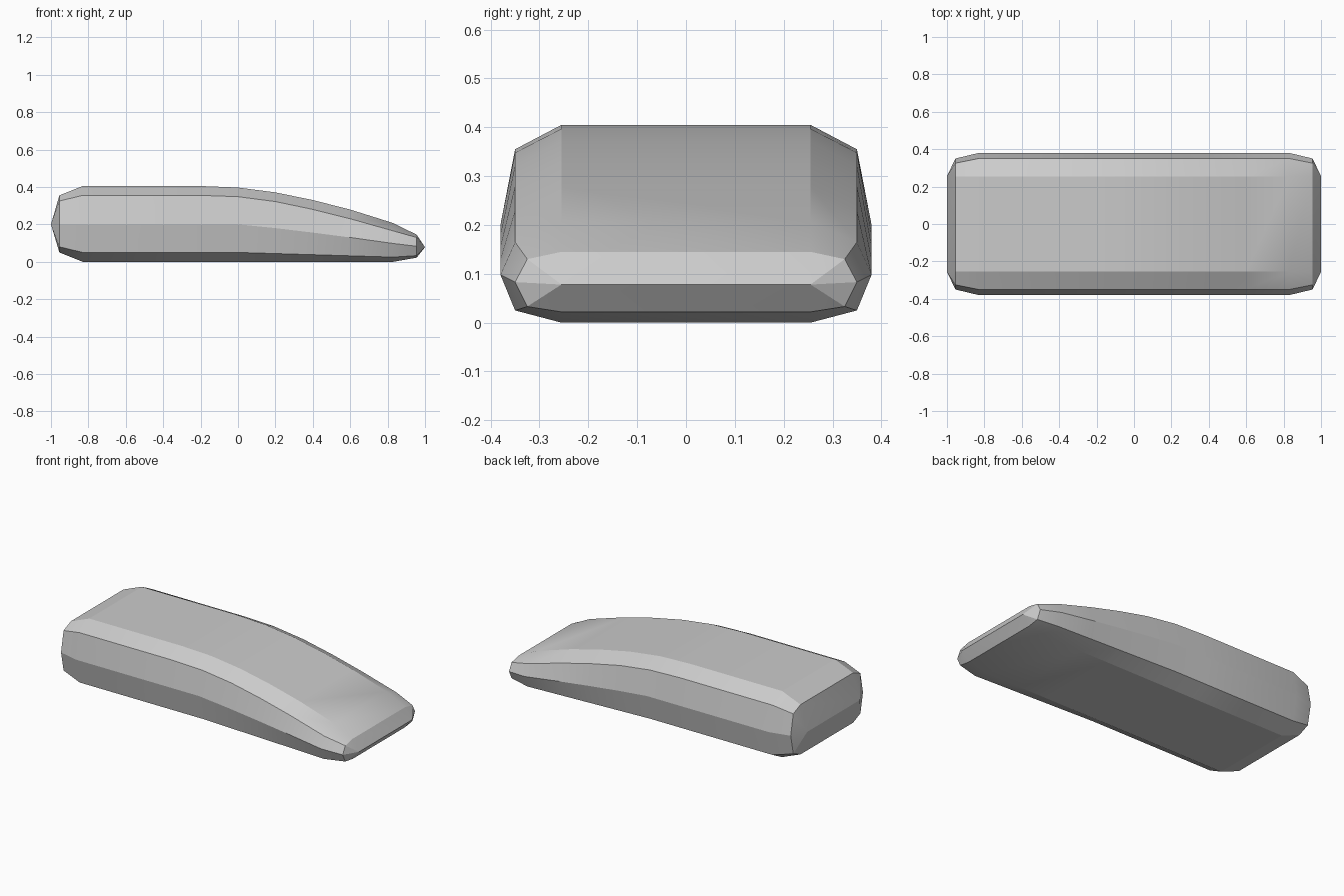
import bpy
import bmesh
import math

cube = bpy.data.objects.get("Cube")
if cube:
    bpy.data.objects.remove(cube, do_unlink=True)

# Half widths of the flat face, the shoulder and the widest line
FLAT, SHOULDER, WIDE = 0.255, 0.35, 0.38


def section(x, top, up, mid, low, bottom, wide=WIDE, shoulder=SHOULDER):
    """Eight-sided cross-section at x, going round from the top."""
    half = [(FLAT, top), (shoulder, up), (wide, mid), (shoulder, low), (FLAT, bottom)]
    ring = half + [(-y, z) for y, z in reversed(half)]
    return [(x, y, z) for y, z in ring]


def tip(x, z):
    """Chisel edge that closes an end."""
    return [(x, y, z) for y in [FLAT] * 5 + [-FLAT] * 5]


# Stations of the body, from the blunt end to the thin end
body = [(-0.83, 0.405, 0.355, 0.2, 0.05, 0), (-0.2, 0.405, 0.355, 0.2, 0.05, 0),
        (0, 0.397, 0.348, 0.2, 0.05, 0), (0.2, 0.371, 0.322, 0.18, 0.044, 0),
        (0.4, 0.33, 0.28, 0.156, 0.038, 0), (0.6, 0.279, 0.23, 0.13, 0.032, 0),
        (0.83, 0.207, 0.165, 0.098, 0.025, 0)]
rings = [tip(-1, 0.2),
         section(-0.955, 0.355, 0.325, 0.2, 0.08, 0.05, SHOULDER, 0.325)]
rings += [section(*station) for station in body]
rings += [section(0.955, 0.145, 0.13, 0.083, 0.033, 0.022, SHOULDER, 0.325),
          tip(1, 0.078)]

# Skin the stations
bm = bmesh.new()
loops = [[bm.verts.new(p) for p in ring] for ring in rings]
for a, b in zip(loops, loops[1:]):
    for i in range(len(a)):
        j = (i + 1) % len(a)
        bm.faces.new((a[i], a[j], b[j], b[i]))
bmesh.ops.remove_doubles(bm, verts=bm.verts, dist=0.0005)
bmesh.ops.recalc_face_normals(bm, faces=bm.faces)
mesh = bpy.data.meshes.new("wedge_body")
bm.to_mesh(mesh)
bm.free()

# Plain grey finish
grey = bpy.data.materials.new("grey")
grey.use_nodes = True
colour = (0.6, 0.6, 0.6, 1)
grey.diffuse_color = colour
grey.node_tree.nodes["Principled BSDF"].inputs["Base Color"].default_value = colour
mesh.materials.append(grey)

wedge = bpy.data.objects.new("wedge_body", mesh)
bpy.context.collection.objects.link(wedge)
bpy.context.view_layer.objects.active = wedge
wedge.select_set(True)
bpy.ops.object.shade_smooth_by_angle(angle=math.radians(20))
